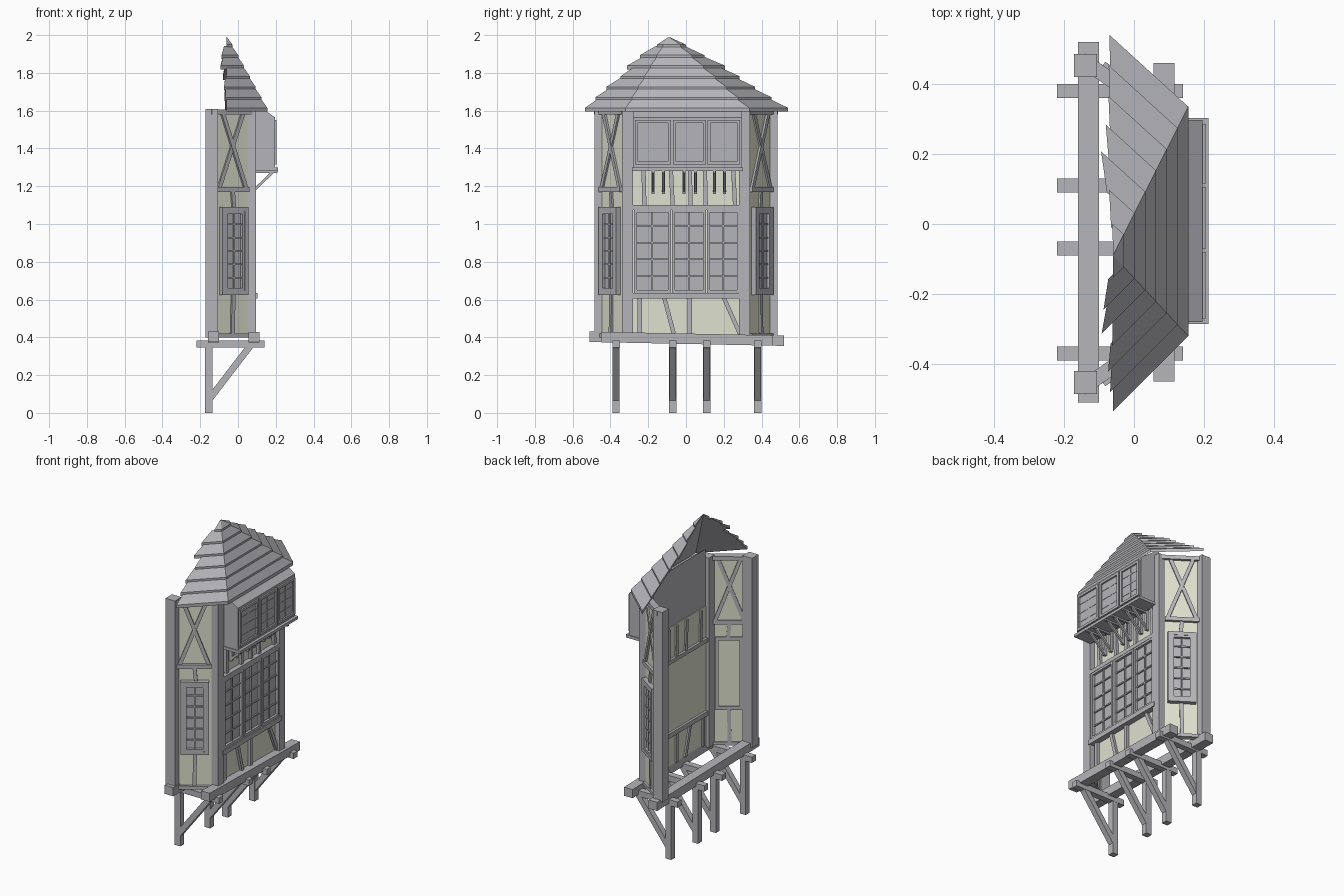
import bpy, bmesh, math, random
from mathutils import Vector as V

if "Cube" in bpy.data.objects:
    bpy.data.objects.remove(bpy.data.objects["Cube"])
random.seed(4)


def mat(name, col):
    m = bpy.data.materials.new(name)
    m.diffuse_color = (*col, 1)
    m.use_nodes = True
    m.node_tree.nodes["Principled BSDF"].inputs["Base Color"].default_value = m.diffuse_color
    return m


WOOD = mat("grey wood", (0.46, 0.46, 0.49))
PLASTER = mat("pale plaster", (0.74, 0.75, 0.62))


def make(name, hexes, material):
    """One object from hexahedra, each given as 4 bottom + 4 top corners."""
    bm = bmesh.new()
    for h in hexes:
        v = [bm.verts.new(p) for p in h]
        for f in ((3, 2, 1, 0), (4, 5, 6, 7), (0, 1, 5, 4), (1, 2, 6, 5), (2, 3, 7, 6), (3, 0, 4, 7)):
            bm.faces.new([v[i] for i in f])
    bmesh.ops.recalc_face_normals(bm, faces=bm.faces)
    me = bpy.data.meshes.new(name)
    bm.to_mesh(me)
    bm.free()
    me.materials.append(material)
    ob = bpy.data.objects.new(name, me)
    bpy.context.collection.objects.link(ob)
    return ob


def box(x0, x1, y0, y1, z0, z1, tilt=0):
    r = [(x0, y0), (x1, y0), (x1, y1), (x0, y1)]
    return [V((x, y, z + tilt * y)) for z in (z0, z1) for x, y in r]


class Wall:
    """Local frame on a wall: u along it, z up, n outward."""
    def __init__(self, a, b, n):
        self.o = (V(a) + V(b)) / 2
        self.u = (V(b) - V(a)).normalized()
        self.n = V(n).normalized()

    def p(self, u, z, n):
        return self.o + self.u * u + self.n * n + V((0, 0, z))

    def box(self, u0, u1, z0, z1, n0, n1):
        return [self.p(u, z, n) for z in (z0, z1)
                for u, n in ((u0, n0), (u1, n0), (u1, n1), (u0, n1))]

    def bar(self, u0, z0, u1, z1, w, n0, n1):
        d = V((u1 - u0, z1 - z0)).normalized() * (w / 2)
        s = (-d.y, d.x)
        return [self.p(u + k * s[0], z + k * s[1], n) for u, z in ((u0, z0), (u1, z1))
                for k, n in ((-1, n0), (1, n0), (1, n1), (-1, n1))]

    def ring(self, u0, u1, z0, z1, w, n0, n1):
        return [self.box(u0, u0 + w, z0, z1, n0, n1), self.box(u1 - w, u1, z0, z1, n0, n1),
                self.box(u0 + w, u1 - w, z0, z0 + w, n0, n1),
                self.box(u0 + w, u1 - w, z1 - w, z1, n0, n1)]

    def window(self, u0, u1, z0, z1, rows, n):
        """Sash ring, pane and glazing bars."""
        um = (u0 + u1) / 2
        out = self.ring(u0, u1, z0, z1, 0.016, n - 0.02, n + 0.008)
        out.append(self.box(u0 + .01, u1 - .01, z0 + .01, z1 - .01, n - 0.015, n - 0.008))
        out.append(self.box(um - .004, um + .004, z0 + .01, z1 - .01, n - 0.01, n))
        for i in range(1, rows):
            z = z0 + (z1 - z0) * i / rows
            out.append(self.box(u0 + .01, u1 - .01, z - .004, z + .004, n - 0.01, n))
        return out


front = Wall((0.06, -0.31, 0), (0.06, 0.31, 0), (1, 0, 0))
sides = {"left": Wall((-0.13, -0.455, 0), (0.06, -0.325, 0), (0.13, -0.19, 0)),
         "right": Wall((-0.13, 0.455, 0), (0.06, 0.325, 0), (0.13, 0.19, 0))}

# Support brackets under the bay
for i, y in enumerate((-0.37, -0.07, 0.11, 0.38)):
    f = Wall((0, y, 0), (0.1, y, 0), (0, 1, 0))
    f.o.x = 0
    make(f"support_bracket_{i + 1}", [
        f.box(-0.175, -0.135, 0, 0.345, -0.019, 0.019),
        f.box(-0.22, 0.14, 0.345, 0.382, -0.02, 0.02),
        f.bar(-0.15, 0.075, 0.065, 0.355, 0.035, -0.018, 0.018)], WOOD)

# Sill beams, slightly tilted
make("back_sill_beam", [box(-0.16, -0.10, -0.51, 0.52, 0.365, 0.42, -0.02)], WOOD)
make("front_sill_beam", [box(0.055, 0.115, -0.45, 0.46, 0.365, 0.42, -0.02)], WOOD)

# Corner posts
for s, n in ((-1, "left"), (1, "right")):
    make(f"back_post_{n}", [box(-0.172, -0.105, *sorted((s * 0.42, s * 0.485)), 0.40, 1.61)], WOOD)
    make(f"front_post_{n}", [box(0.035, 0.096, *sorted((s * 0.28, s * 0.338)), 0.40, 1.61)], WOOD)

# Plaster walls
make("front_wall", [front.box(-0.3, 0.3, 0.40, 1.30, -0.005, 0.005)], PLASTER)
for n, w in sides.items():
    make(f"{n}_wall", [w.box(-0.115, 0.115, 0.40, 1.60, -0.005, 0.005)], PLASTER)

# Timber framing on the front
studs = [(-0.245, .42, -.245, .61), (-.065, .42, -.115, .61), (.02, .42, .02, .61), (.285, .42, .2, .61),
         (-.22, 1.09, -.225, 1.29), (-.07, 1.09, -.08, 1.29), (.025, 1.09, .02, 1.29), (.105, 1.09, .1, 1.29),
         (.26, 1.09, .25, 1.29)]
make("front_studs", [front.bar(*s, 0.022, -0.015, 0.022) for s in studs], WOOD)
make("front_rails", [front.box(-0.29, 0.3, 0.605, 0.635, -0.02, 0.042),
                     front.box(-0.29, 0.3, 1.075, 1.10, -0.02, 0.036)], WOOD)

# Front windows, three lower and three upper
bays = ((-0.275, -0.08), (-0.075, 0.105), (0.11, 0.285))
for i, (a, b) in enumerate(bays):
    make(f"lower_window_{i + 1}", front.window(a, b, 0.635, 1.078, 5, 0.026), WOOD)
    make(f"upper_window_{i + 1}", front.window(a + .005, b, 1.315, 1.55, 4, 0.137), WOOD)

# Projecting upper box with sloped top, and its base board
ub = box(0.06, 0.195, -0.28, 0.297, 1.295, 1.60)
for k in (5, 6):
    ub[k].z = 1.565
ub[4].z = ub[7].z = 1.66
make("upper_window_box", [ub], WOOD)
make("upper_window_board", [box(0.09, 0.213, -0.285, 0.303, 1.28, 1.298)], WOOD)

# Small brackets below the upper box
small = []
for y in (-0.175, -0.12, -0.01, 0.05, 0.15, 0.205):
    f = Wall((0, y, 0), (0.1, y, 0), (0, 1, 0))
    f.o.x = 0
    small += [f.bar(0.075, 1.17, 0.195, 1.285, 0.014, -0.006, 0.006),
              f.box(0.065, 0.085, 1.16, 1.29, -0.008, 0.008),
              f.box(0.08, 0.21, 1.27, 1.284, -0.007, 0.007)]
make("small_brackets", small, WOOD)

# Side framing and windows
for n, w in sides.items():
    make(f"{n}_framing", [
        w.box(-0.1, 0.1, 0.40, 0.42, -0.015, 0.02),
        w.box(-0.1, 0.1, 1.17, 1.195, -0.015, 0.022),
        w.box(-0.14, 0.12, 1.58, 1.605, -0.02, 0.022),
        w.bar(-0.085, 1.19, 0.07, 1.59, 0.022, -0.012, 0.015),
        w.bar(0.085, 1.19, -0.065, 1.59, 0.022, -0.014, 0.018),
        w.bar(0.0, 0.42, 0.005, 0.64, 0.022, -0.012, 0.016),
        w.bar(0.01, 1.08, 0.0, 1.18, 0.022, -0.012, 0.016)], WOOD)
    make(f"{n}_window_frame", w.ring(-0.08, 0.085, 0.625, 1.09, 0.022, -0.015, 0.034), WOOD)
    make(f"{n}_window", w.window(-0.06, 0.065, 0.645, 1.07, 6, 0.024), WOOD)

# Roof: lapped board courses over three slopes rising to one peak
peak = V((-0.06, -0.09, 1.985))
eave = [V((-0.06, -0.535, 1.595)), V((0.155, -0.32, 1.595)), V((0.155, 0.335, 1.595)), V((-0.07, 0.54, 1.595))]
names = ("left", "front", "right")
courses = {n: [] for n in names}
N = 7
for i in range(N):
    t0, t1 = i / N, min(1.0, (i + 1.15) / N)
    lift = V((0, 0, 0.02))
    low = [e.lerp(peak, t0) for e in eave]
    top = [e.lerp(peak, min(t1, 0.995)) for e in eave]
    for k in (0, 3):                      # ragged open back edge
        d = (eave[1 if k == 0 else 2] - eave[k]).normalized()
        j = random.uniform(0.0, 0.05) if 0 < i < N - 1 else 0
        low[k] = low[k] - d * j
        top[k] = top[k] - d * j * 0.5
    th = V((0, 0, 0.006))
    for k, n in enumerate(names):
        a, b, c, d = low[k], low[k + 1], top[k + 1], top[k]
        courses[n].append([a, b, c, d, a + lift, b + lift, c + th, d + th])
for n in names:
    make(f"roof_{n}_slope", courses[n], WOOD)
